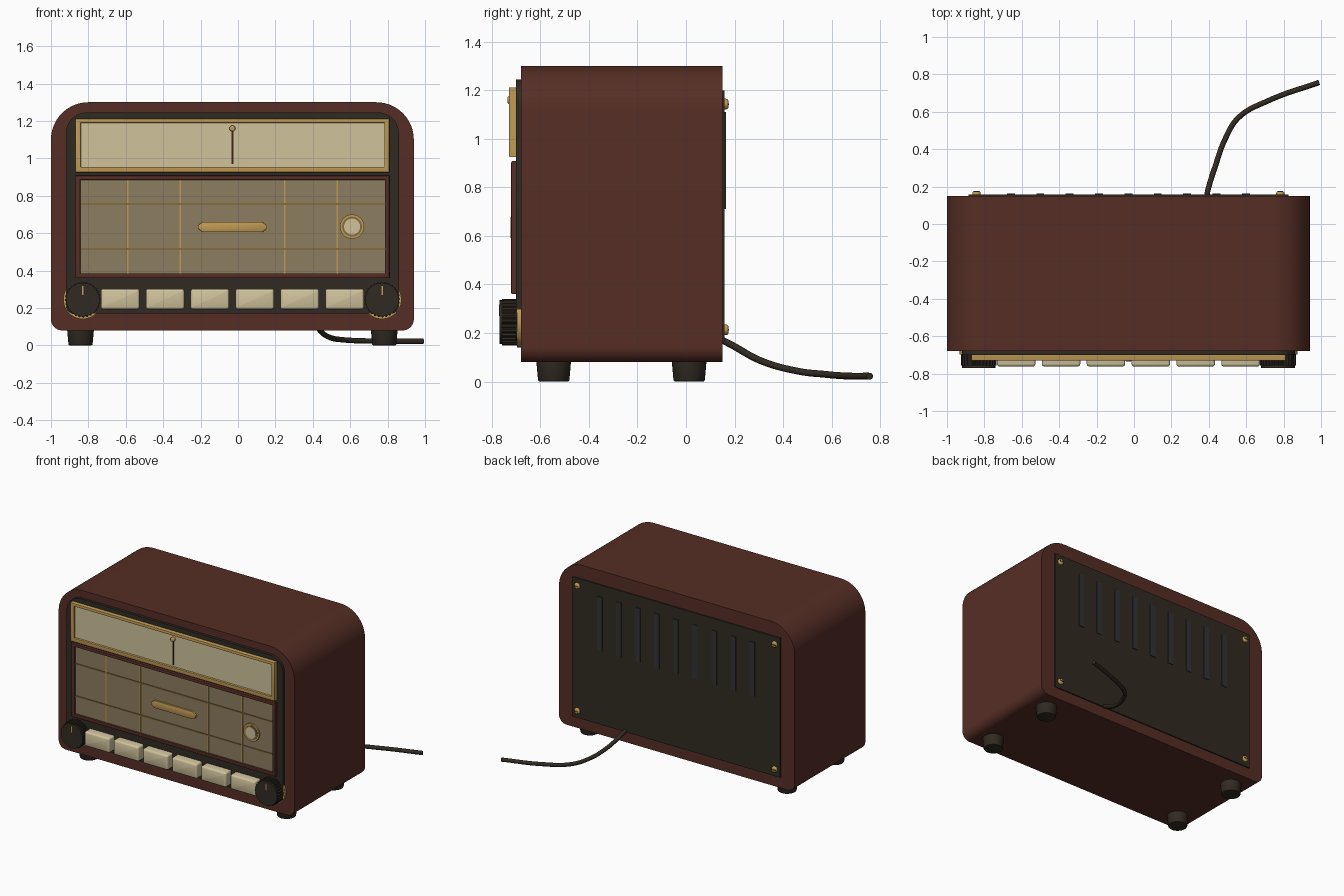
import bpy, bmesh, math

if "Cube" in bpy.data.objects:
    bpy.data.objects.remove(bpy.data.objects["Cube"])

CX = -0.03  # cabinet centre; the cable reaches further right


def mat(name, r, g, b):
    m = bpy.data.materials.new(name)
    m.diffuse_color = (r, g, b, 1)
    m.use_nodes = True
    m.node_tree.nodes["Principled BSDF"].inputs["Base Color"].default_value = m.diffuse_color
    return m


WOOD = mat("red_brown_wood", 0.092, 0.027, 0.018)
DARK = mat("dark_brown", 0.030, 0.023, 0.016)
BACK = mat("back_board_brown", 0.030, 0.024, 0.015)
GOLD = mat("brass", 0.52, 0.32, 0.09)
THREAD = mat("dark_brass", 0.24, 0.15, 0.05)
IVORY = mat("ivory", 0.63, 0.54, 0.33)
CLOTH = mat("speaker_cloth", 0.27, 0.205, 0.115)
VENT = mat("vent_grey", 0.032, 0.032, 0.036)
NEEDLE = mat("needle_red_brown", 0.05, 0.018, 0.012)


def finish(bm, name, material):
    bmesh.ops.recalc_face_normals(bm, faces=bm.faces)
    me = bpy.data.meshes.new(name)
    bm.to_mesh(me)
    bm.free()
    me.materials.append(material)
    for p in me.polygons:
        p.use_smooth = True
    me.set_sharp_from_angle(angle=math.radians(35))
    ob = bpy.data.objects.new(name, me)
    bpy.context.collection.objects.link(ob)
    return ob


def prism(name, pts, y0, y1, material, bevel=0, segs=3, rims="f"):
    """Outline in x-z, extruded from y0 to y1; rims f/b are rounded."""
    bm = bmesh.new()
    a = [bm.verts.new((x, y0, z)) for x, z in pts]
    b = [bm.verts.new((x, y1, z)) for x, z in pts]
    bm.faces.new(a)
    bm.faces.new(b)
    n = len(pts)
    for i in range(n):
        j = (i + 1) % n
        bm.faces.new((a[i], a[j], b[j], b[i]))
    if bevel:
        ys = [y for k, y in (("f", y0), ("b", y1)) if k in rims]
        edges = [e for e in bm.edges for y in ys
                 if all(abs(v.co.y - y) < 1e-6 for v in e.verts)]
        bmesh.ops.bevel(bm, geom=edges, offset=bevel, segments=segs,
                        profile=0.5, affect='EDGES', clamp_overlap=False)
    return finish(bm, name, material)


def rounded(x0, x1, z0, z1, rt=0, rb=0, n=10):
    pts = []
    for x, z, r, sx, sz, start in ((x1, z1, rt, -1, -1, 0), (x0, z1, rt, 1, -1, 90),
                                   (x0, z0, rb, 1, 1, 180), (x1, z0, rb, -1, 1, 270)):
        if r == 0:
            pts.append((x, z))
            continue
        for i in range(n + 1):
            t = math.radians(start + 90 * i / n)
            pts.append((x + sx * r + r * math.cos(t), z + sz * r + r * math.sin(t)))
    return pts


def circle(cx, cz, r, n=40, groove=0):
    return [(cx + (r - groove * (i // 2 % 2)) * math.cos(2 * math.pi * i / n),
             cz + (r - groove * (i // 2 % 2)) * math.sin(2 * math.pi * i / n)) for i in range(n)]


def box(name, x0, x1, z0, z1, y0, y1, material, bevel=0):
    return prism(name, rounded(x0, x1, z0, z1), y0, y1, material, bevel)


def frame(name, outer, inner, y0, y1, material):
    """Rectangular picture frame between two (x0, x1, z0, z1) rectangles."""
    bm = bmesh.new()
    rings = []
    for rect, y in ((outer, y1), (outer, y0), (inner, y0), (inner, y1)):
        rings.append([bm.verts.new((x, y, z)) for x, z in rounded(*rect)])
    for k in range(4):
        p, q = rings[k], rings[(k + 1) % 4]
        for i in range(4):
            j = (i + 1) % 4
            bm.faces.new((p[i], p[j], q[j], q[i]))
    edges = [e for e in bm.edges if all(abs(v.co.y - y0) < 1e-6 for v in e.verts)
             and (e.verts[0].co.x == e.verts[1].co.x or e.verts[0].co.z == e.verts[1].co.z)]
    bmesh.ops.bevel(bm, geom=edges, offset=0.005, segments=2, profile=0.5, affect='EDGES')
    return finish(bm, name, material)


# Cabinet and front panel
prism("cabinet", rounded(-1.0, 0.94, 0.08, 1.30, 0.2, 0.06, 14), -0.68, 0.15, WOOD, 0.028, 4, "fb")
prism("front_panel", rounded(-0.92, 0.86, 0.17, 1.245, 0.11, 0.04), -0.70, -0.66, DARK, 0.006, 2)

# Tuning dial
frame("dial_frame", (-0.87, 0.81, 0.925, 1.212), (-0.84, 0.783, 0.955, 1.19), -0.73, -0.69, GOLD)
box("dial_glass", -0.845, 0.79, 0.95, 1.195, -0.715, -0.69, IVORY)
box("dial_needle", CX - 0.005, CX + 0.005, 0.97, 1.16, -0.722, -0.71, NEEDLE)
prism("needle_head", circle(CX, 1.16, 0.016, 24), -0.735, -0.71, GOLD, 0.006)

# Speaker grille
frame("grille_frame", (-0.87, 0.81, 0.36, 0.908), (-0.843, 0.785, 0.385, 0.885), -0.72, -0.69, WOOD)
box("speaker_cloth", -0.85, 0.79, 0.38, 0.89, -0.706, -0.69, CLOTH)
for dx in (-0.56, -0.28, 0.28, 0.56):
    box("vertical_thread", CX + dx - 0.004, CX + dx + 0.004, 0.385, 0.885, -0.710, -0.70, GOLD)
for z in (0.515, 0.755):
    box("horizontal_thread", -0.843, 0.785, z - 0.005, z + 0.005, -0.711, -0.70, THREAD)

# Plain badge bar
badge = [(sx * x + CX, 0.633 + sz * z) for sx, sz, seq in
         ((1, 1, ((0.185, 0.008), (0.158, 0.028))), (-1, 1, ((0.158, 0.028), (0.185, 0.008))),
          (-1, -1, ((0.185, 0.008), (0.158, 0.028))), (1, -1, ((0.158, 0.028), (0.185, 0.008))))
         for x, z in seq]
prism("badge_bar", badge, -0.718, -0.70, GOLD, 0.004, 2)

# Tuning eye
prism("eye_ring", circle(0.61, 0.635, 0.065), -0.717, -0.70, GOLD, 0.006)
prism("eye_bezel", circle(0.61, 0.635, 0.053), -0.720, -0.70, THREAD, 0.002)
prism("eye_lens", circle(0.61, 0.635, 0.043), -0.724, -0.70, IVORY, 0.008)

# Push buttons
for i in range(6):
    x = -0.63 + 0.24 * i
    prism("push_button", rounded(x - 0.103, x + 0.103, 0.193, 0.302, 0.012, 0.012, 3),
          -0.762, -0.69, IVORY, 0.014, 3)

# Knobs with brass rings and pointers
for s in (-1, 1):
    x = CX + 0.8 * s
    prism("knob_ring", circle(x, 0.245, 0.104, 48), -0.697, -0.66, GOLD, 0.005, 2)
    prism("knob", circle(x, 0.245, 0.096, 112, 0.006), -0.757, -0.69, DARK)
    prism("knob_cap", circle(x, 0.245, 0.090, 48), -0.769, -0.75, DARK, 0.01, 3)
    box("knob_pointer", x - 0.004, x + 0.004, 0.27, 0.318, -0.771, -0.765, GOLD)

# Feet
for s in (-1, 1):
    for y in (-0.545, 0.013):
        bm = bmesh.new()
        bmesh.ops.create_cone(bm, cap_ends=True, segments=32, radius1=0.064, radius2=0.073, depth=0.1)
        bottom = [e for e in bm.edges if all(v.co.z < 0 for v in e.verts)]
        bmesh.ops.bevel(bm, geom=bottom, offset=0.006, segments=2, profile=0.5, affect='EDGES')
        bmesh.ops.translate(bm, verts=bm.verts, vec=(CX + 0.812 * s, y, 0.05))
        finish(bm, "foot", DARK)

# Back board with vents and screws
box("back_board", -0.885, 0.825, 0.16, 1.198, 0.12, 0.159, BACK)
for i in range(9):
    x = CX + 0.157 * (i - 4)
    box("vent_slot", x - 0.021, x + 0.021, 0.71, 1.11, 0.15, 0.164, VENT)
for s in (-1, 1):
    for z in (0.213, 1.143):
        x = CX + 0.812 * s
        prism("back_screw", circle(x, z, 0.022, 24), 0.15, 0.175, GOLD, 0.010, 3, "b")
        box("screw_slot", x - 0.015, x + 0.015, z - 0.003, z + 0.003, 0.17, 0.1765, DARK)

# Power cable
path = [(0.385, 0.13, 0.18), (0.395, 0.18, 0.155), (0.435, 0.31, 0.085), (0.49, 0.46, 0.043),
        (0.56, 0.57, 0.03), (0.72, 0.66, 0.023), (0.99, 0.757, 0.022)]
cu = bpy.data.curves.new("power_cable", 'CURVE')
cu.dimensions = '3D'
cu.bevel_depth = 0.0145
cu.bevel_resolution = 3
cu.use_fill_caps = True
sp = cu.splines.new('BEZIER')
sp.bezier_points.add(len(path) - 1)
for bp, co in zip(sp.bezier_points, path):
    bp.co = co
    bp.handle_left_type = bp.handle_right_type = 'AUTO'
cu.materials.append(DARK)
bpy.context.collection.objects.link(bpy.data.objects.new("power_cable", cu))
